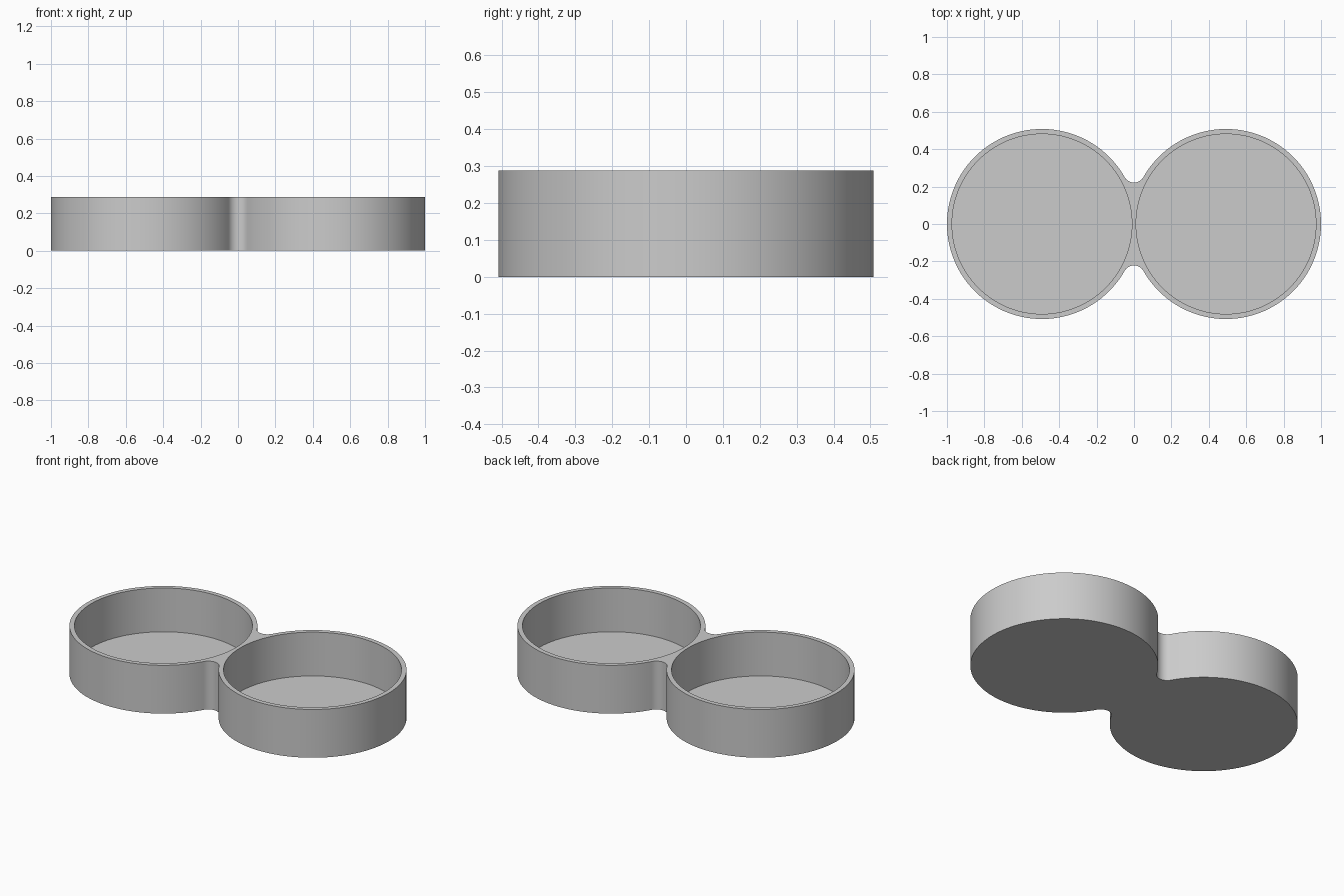
import bpy
import bmesh
from math import atan2, cos, pi, sin, sqrt

if "Cube" in bpy.data.objects:
    bpy.data.objects.remove(bpy.data.objects["Cube"], do_unlink=True)

CUP_X, OUTER_R, INNER_R = 0.492, 0.508, 0.481
HEIGHT, FLOOR = 0.288, 0.027
FILLET_R = 0.058
FILLET_Y = sqrt((OUTER_R + FILLET_R) ** 2 - CUP_X ** 2)

grey = bpy.data.materials.new("plain grey")
grey.use_nodes = True
grey.diffuse_color = (0.6, 0.6, 0.6, 1)
grey.node_tree.nodes["Principled BSDF"].inputs["Base Color"].default_value = (0.6, 0.6, 0.6, 1)


def arc(cx, cy, r, start, end, steps):
    """Points along an arc, leaving out the last one."""
    angles = [start + (end - start) * i / steps for i in range(steps)]
    return [(cx + r * cos(t), cy + r * sin(t)) for t in angles]


def prism(name, outline, z0, z1):
    """Extrude a closed outline from z0 to z1."""
    bm = bmesh.new()
    base = bm.faces.new([bm.verts.new((x, y, z0)) for x, y in outline])
    top = bmesh.ops.extrude_face_region(bm, geom=[base], use_keep_orig=True)
    verts = [v for v in top["geom"] if isinstance(v, bmesh.types.BMVert)]
    bmesh.ops.translate(bm, verts=verts, vec=(0, 0, z1 - z0))
    bmesh.ops.recalc_face_normals(bm, faces=bm.faces)
    mesh = bpy.data.meshes.new(name)
    bm.to_mesh(mesh)
    bm.free()
    mesh.materials.append(grey)
    obj = bpy.data.objects.new(name, mesh)
    bpy.context.collection.objects.link(obj)
    return obj


# Body: two round cups blended together by concave fillets at the waist
a = atan2(FILLET_Y, CUP_X)
outline = (arc(CUP_X, 0, OUTER_R, a - pi, pi - a, 96)
           + arc(0, FILLET_Y, FILLET_R, -a, a - pi, 16)
           + arc(-CUP_X, 0, OUTER_R, a, 2 * pi - a, 96)
           + arc(0, -FILLET_Y, FILLET_R, pi - a, a, 16))
tray = prism("double_cup_tray", outline, 0, HEIGHT)
bpy.context.view_layer.objects.active = tray

# Round recesses cut down to the floor of each cup
for side in (-1, 1):
    cutter = prism("recess_cutter", arc(side * CUP_X, 0, INNER_R, 0, 2 * pi, 112),
                   FLOOR, HEIGHT + 0.1)
    cutter.hide_render = True
    mod = tray.modifiers.new("recess", "BOOLEAN")
    mod.operation = "DIFFERENCE"
    mod.solver = "EXACT"
    mod.object = cutter
    bpy.ops.object.modifier_apply(modifier=mod.name)
    bpy.data.objects.remove(cutter, do_unlink=True)

# Smooth walls with crisp rims
bpy.ops.object.select_all(action="DESELECT")
tray.select_set(True)
bpy.ops.object.shade_smooth_by_angle(angle=pi / 6)
